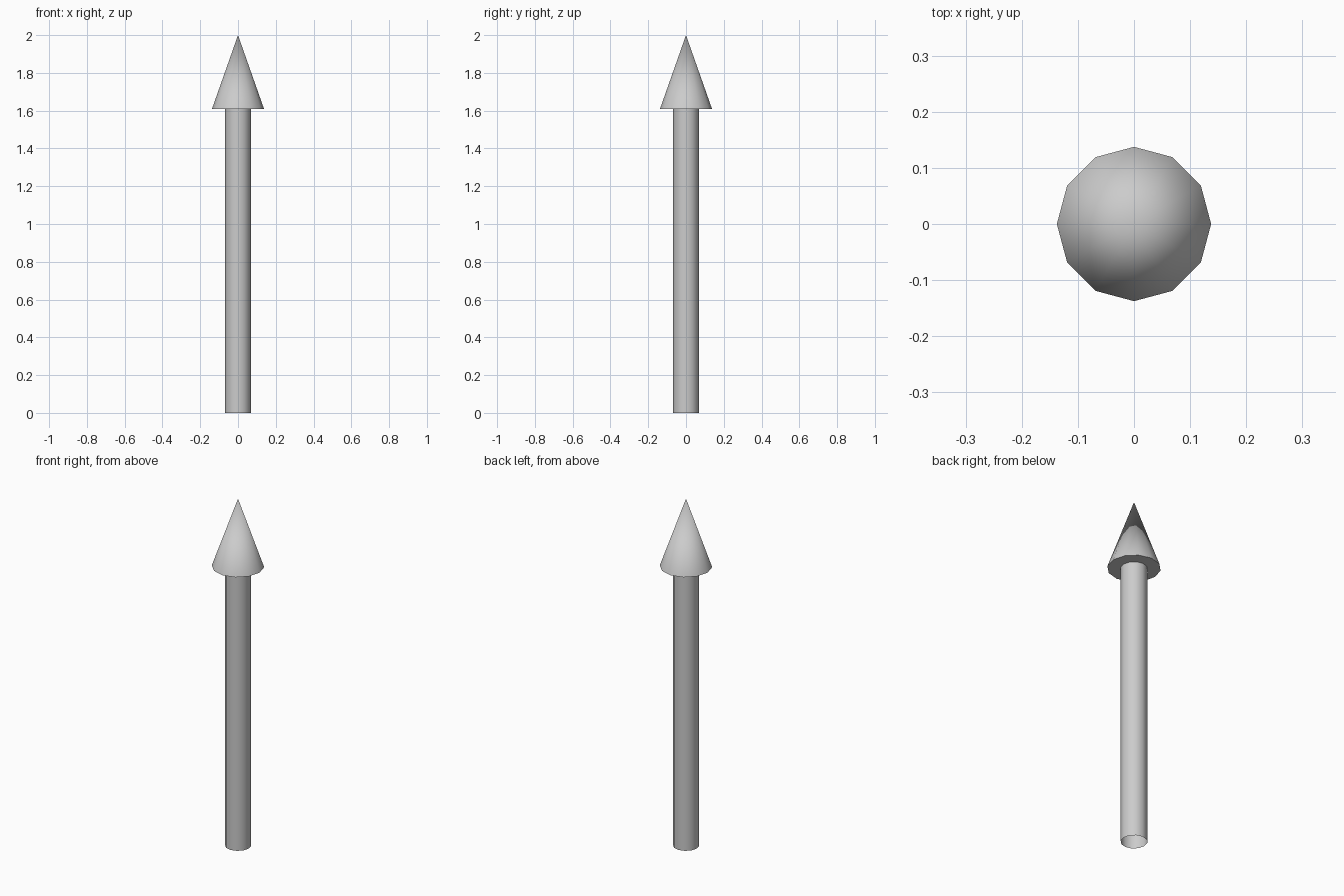
import bpy, bmesh, math

if "Cube" in bpy.data.objects:
    bpy.data.objects.remove(bpy.data.objects["Cube"])

SIDES = 12


def lathe(name, profile):
    """Revolve an (r, z) profile around z, outward normals for upward profiles."""
    bm = bmesh.new()
    rings = []
    for r, z in profile:
        if r == 0:
            rings.append([bm.verts.new((0, 0, z))] * SIDES)
        else:
            rings.append([bm.verts.new((r * math.cos(math.tau * i / SIDES),
                                        r * math.sin(math.tau * i / SIDES), z))
                          for i in range(SIDES)])
    for low, high in zip(rings, rings[1:]):
        for i in range(SIDES):
            j = (i + 1) % SIDES
            corners = [low[i], low[j], high[j], high[i]]
            bm.faces.new(list(dict.fromkeys(corners)))
    mesh = bpy.data.meshes.new(name)
    bm.to_mesh(mesh)
    bm.free()
    obj = bpy.data.objects.new(name, mesh)
    bpy.context.collection.objects.link(obj)
    bpy.ops.object.select_all(action='DESELECT')
    obj.select_set(True)
    bpy.context.view_layer.objects.active = obj
    bpy.ops.object.shade_smooth_by_angle(angle=math.radians(40))
    return obj


# Hollow shaft, open at the bottom
lathe("shaft", [(0.0688, 0), (0.0688, 1.61)])

# Pointed head with a flat ring underneath
lathe("arrow_head", [(0.0688, 1.61), (0.1375, 1.61), (0, 2.0)])
